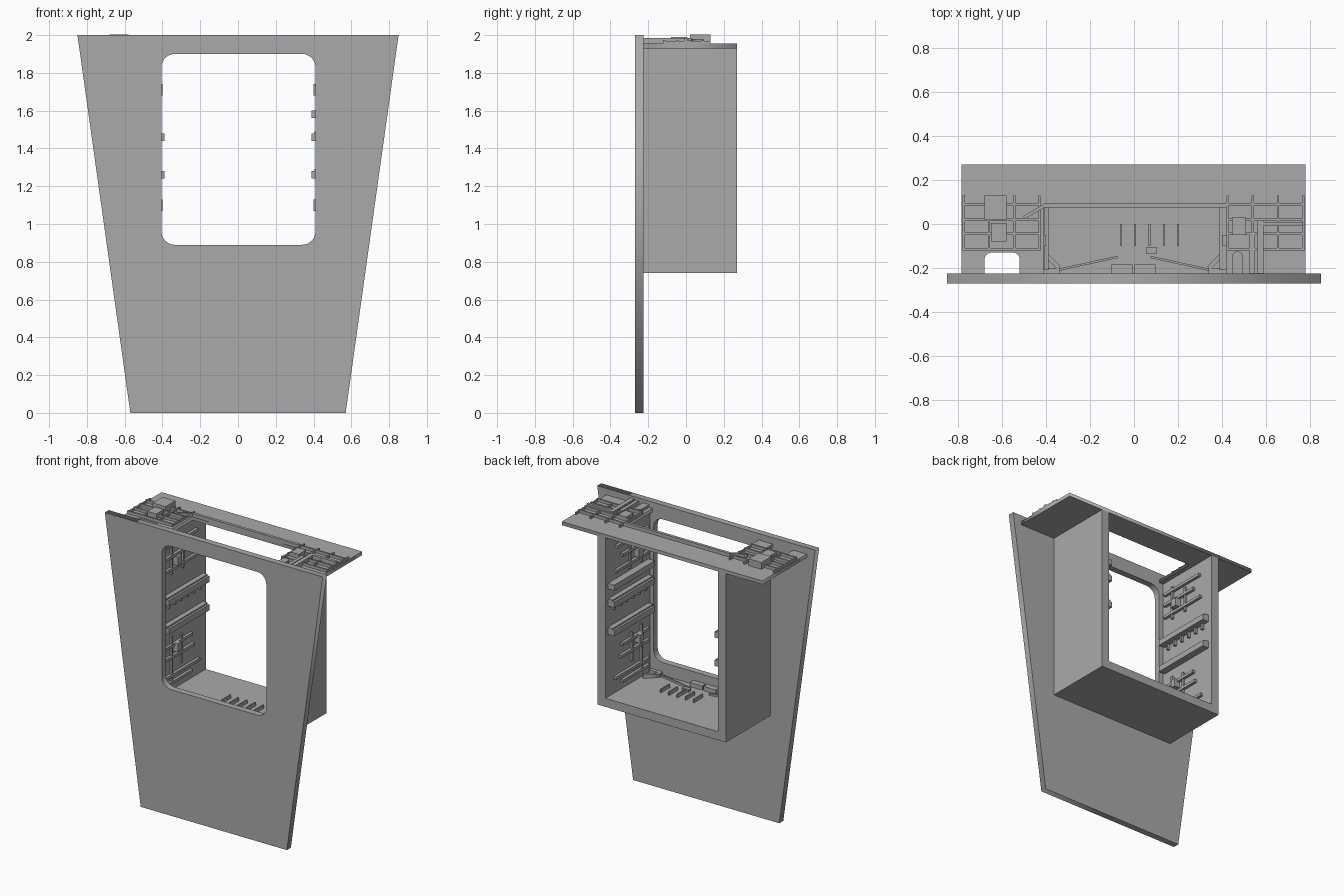
import bpy
from math import sin, cos, pi
from mathutils import Matrix

if "Cube" in bpy.data.objects:
    bpy.data.objects.remove(bpy.data.objects["Cube"], do_unlink=True)

grey = bpy.data.materials.new("plain grey")
grey.use_nodes = True
colour = (0.4, 0.4, 0.4, 1)
grey.diffuse_color = colour
grey.node_tree.nodes["Principled BSDF"].inputs["Base Color"].default_value = colour


def add_mesh(name, mesh):
    obj = bpy.data.objects.new(name, mesh)
    bpy.context.collection.objects.link(obj)
    mesh.materials.clear()
    mesh.materials.append(grey)
    return obj


def box(name, x, y, z):
    """Box from (low, high) pairs on each axis."""
    corners = [(a, b, c) for a in x for b in y for c in z]
    faces = [(0, 1, 3, 2), (4, 6, 7, 5), (0, 4, 5, 1),
             (2, 3, 7, 6), (0, 2, 6, 4), (1, 5, 7, 3)]
    mesh = bpy.data.meshes.new(name)
    mesh.from_pydata(corners, [], faces)
    return add_mesh(name, mesh)


def bar(name, a, b, width, z):
    """Upright-sided bar between two plan points."""
    dx, dy = b[0] - a[0], b[1] - a[1]
    length = (dx * dx + dy * dy) ** 0.5
    nx, ny = -dy / length * width / 2, dx / length * width / 2
    return plate(name, [[(a[0] + nx, a[1] + ny), (a[0] - nx, a[1] - ny),
                         (b[0] - nx, b[1] - ny), (b[0] + nx, b[1] + ny)]], z)


def plate(name, loops, span, upright=False):
    """Extruded outline with holes; upright plates face the front."""
    curve = bpy.data.curves.new(name, "CURVE")
    curve.dimensions = "2D"
    curve.fill_mode = "BOTH"
    curve.extrude = (span[1] - span[0]) / 2
    for loop in loops:
        spline = curve.splines.new("POLY")
        spline.points.add(len(loop) - 1)
        for point, (u, v) in zip(spline.points, loop):
            point.co = (u, v, 0, 1)
        spline.use_cyclic_u = True
    temp = bpy.data.objects.new(name, curve)
    bpy.context.collection.objects.link(temp)
    bpy.context.view_layer.update()
    graph = bpy.context.evaluated_depsgraph_get()
    mesh = bpy.data.meshes.new_from_object(temp.evaluated_get(graph))
    bpy.data.objects.remove(temp, do_unlink=True)
    middle = (span[0] + span[1]) / 2
    if upright:
        mesh.transform(Matrix.Translation((0, middle, 0)) @ Matrix.Rotation(pi / 2, 4, "X"))
    else:
        mesh.transform(Matrix.Translation((0, 0, middle)))
    return add_mesh(name, mesh)


def rounded(x, y, r, steps=8):
    """Rounded rectangle outline."""
    centres = [(x[1] - r, y[1] - r), (x[0] + r, y[1] - r),
               (x[0] + r, y[0] + r), (x[1] - r, y[0] + r)]
    return [(cx + r * cos((q + i / steps) * pi / 2), cy + r * sin((q + i / steps) * pi / 2))
            for q, (cx, cy) in enumerate(centres) for i in range(steps + 1)]


# Tapered front panel with rounded window
BACK, DECK = -0.225, 1.955
plate("front_panel", [[(-0.57, 0), (0.57, 0), (0.85, 2), (-0.85, 2)],
                      rounded((-0.405, 0.41), (0.89, 1.9), 0.07)], (-0.27, BACK), True)

# Top deck with centre opening and a small round-cornered notch
notch = [p for p in rounded((-0.68, -0.52), (-0.4, -0.13), 0.03, 4) if p[1] > BACK]
opening = [(0.42, BACK), (0.42, 0.08), (-0.41, 0.08), (-0.41, BACK)]
plate("top_deck", [[(0.78, 0.27), (0.78, BACK)] + opening
                   + [(-0.52, BACK)] + notch + [(-0.68, BACK)]
                   + [(-0.785, BACK), (-0.785, 0.27)]], (1.93, DECK))

# Open-backed housing
box("housing_floor", (-0.5, 0.5), (BACK, 0.27), (0.74, 0.8))
for side, s in (("left", 1), ("right", -1)):
    def wall_box(name, depth, y, z, s=s, side=side):
        box(side + "_" + name, sorted((s * 0.44, s * (0.44 - depth))), y, z)

    box(side + "_wall", sorted((s * 0.44, s * 0.5)), (BACK, 0.27), (0.8, 1.93))
    # Long shelves with hanging teeth
    for z in (1.46, 1.26):
        wall_box("shelf", 0.05, (-0.21, 0.24), (z - 0.02, z + 0.02))
        wall_box("shelf_lip", 0.035, (-0.21, 0.24), (z + 0.02, z + 0.03))
    for i in range(6):
        y = -0.17 + i * 0.07
        wall_box("shelf_tooth", 0.02, (y, y + 0.015), (1.4, 1.44))
    # Thin pipe grids above and below the shelves
    for z, y0, y1 in ((1.83, -0.2, 0.16), (1.75, -0.2, 0.1), (1.66, -0.2, 0.17),
                      (1.12, -0.2, 0.1), (1.04, -0.2, 0.12), (0.91, -0.2, 0.18),
                      (0.86, -0.2, 0.1)):
        wall_box("wall_bar", 0.02, (y0, y1), (z - 0.01, z + 0.01))
    for y, z0, z1 in ((-0.13, 1.62, 1.86), (0.0, 1.62, 1.8), (-0.13, 0.86, 1.18),
                      (-0.02, 0.96, 1.16)):
        wall_box("wall_post", 0.015, (y, y + 0.015), (z0, z1))
    wall_box("wall_unit", 0.04, (-0.1, -0.06), (1.07, 1.13))
    wall_box("wall_unit", 0.04, (-0.1, -0.05), (1.68, 1.74))
    # Floor corner braces and cables
    bar(side + "_corner_brace", (s * 0.42, -0.12), (s * 0.34, -0.2), 0.02, (0.8, 0.825))
    box(side + "_corner_foot", sorted((s * 0.34, s * 0.43)), (BACK, -0.2), (0.8, 0.825))
    bar(side + "_floor_cable", (s * 0.35, -0.21), (s * 0.075, -0.15), 0.01, (0.8, 0.815))
box("left_upper_shelf", (0.39, 0.44), (-0.21, 0.24), (1.56, 1.6))

# Floor ridges and small units
for i in range(5):
    x = -0.06 + i * 0.065
    box("floor_ridge", (x - 0.004, x + 0.004), (-0.1, 0), (0.8, 0.825))
for x in (-0.055, 0.05):
    box("floor_unit", (x - 0.048, x + 0.048), (BACK, -0.185), (0.8, 0.83))
box("floor_switch", (0.055, 0.105), (-0.135, -0.108), (0.8, 0.82))

# Deck pipe grids on both ends
for start in (-0.78, 0.42):
    for y in (0.09, 0.02, -0.045, -0.115):
        box("deck_bar", (start, start + 0.355), (y - 0.006, y + 0.006), (DECK, 1.975))
    for i in range(4):
        x = start + 0.005 + i * 0.115
        box("deck_cross_bar", (x - 0.005, x + 0.005), (-0.12, 0.13), (DECK, 1.97))

# Rear rail with angled end
box("rear_rail", (-0.41, 0.42), (0.075, 0.095), (DECK, 1.98))
bar("rear_rail_end", (-0.5, 0.03), (-0.4, 0.088), 0.015, (DECK, 1.98))

# Deck units
box("large_deck_unit", (-0.68, -0.58), (0.02, 0.13), (DECK, 2.003))
box("small_deck_unit", (-0.65, -0.58), (-0.08, 0.005), (DECK, 1.99))
box("left_deck_unit", (0.445, 0.51), (-0.05, 0.03), (DECK, 1.985))
plate("arched_deck_unit", [[p for p in rounded((0.445, 0.495), (-0.4, -0.125), 0.024, 4)
                           if p[1] > BACK] + [(0.445, BACK), (0.495, BACK)]],
      (DECK, 1.975))

# Deck pipes
box("deck_pipe", (0.525, 0.55), (BACK, -0.04), (DECK, 1.98))
box("deck_pipe", (0.56, 0.59), (BACK, 0.015), (DECK, 1.985))
box("deck_side_pipe", (0.56, 0.77), (-0.01, 0.01), (DECK, 1.985))
